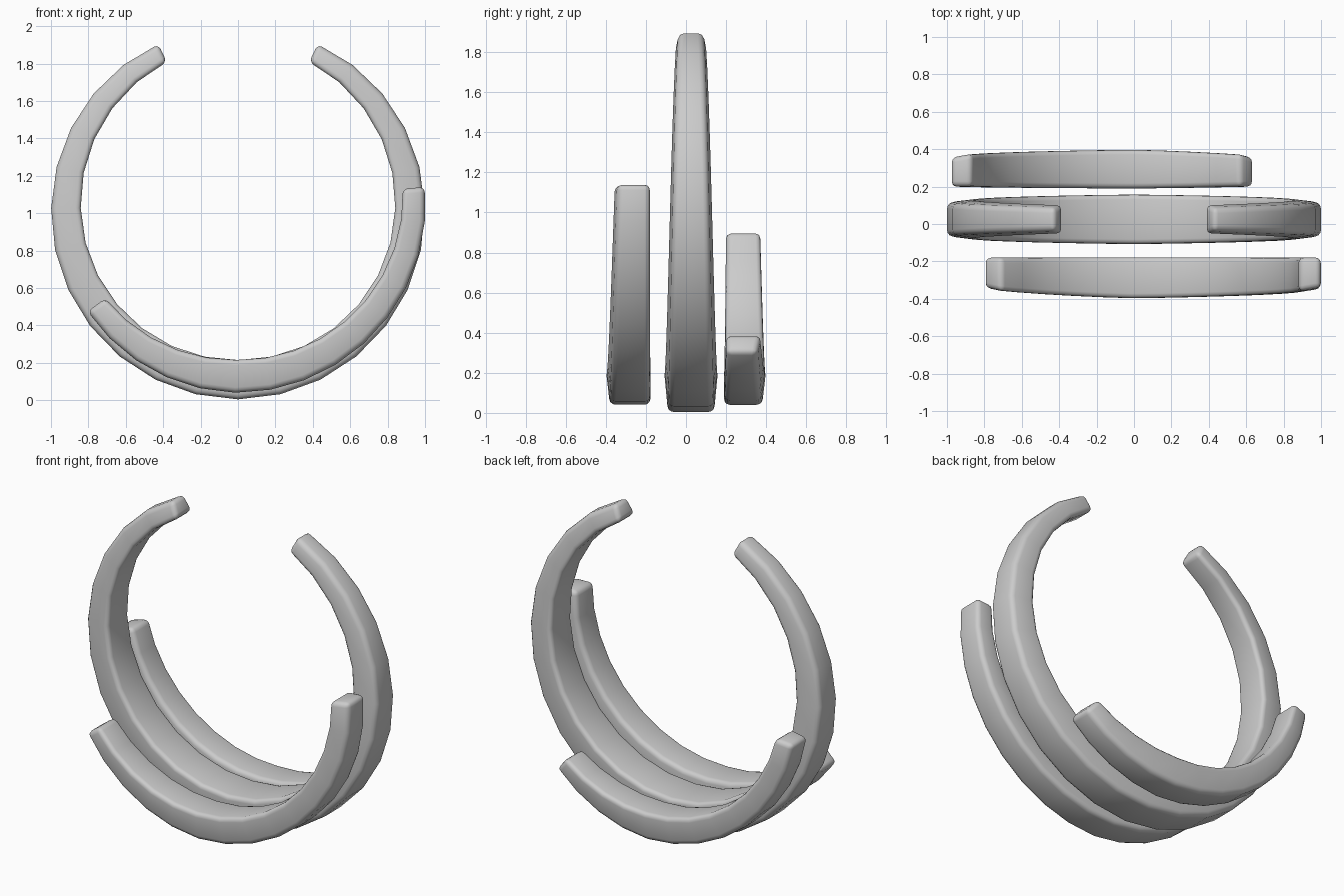
import bpy, bmesh
from math import sin, cos, radians

cube = bpy.data.objects.get("Cube")
if cube:
    bpy.data.objects.remove(cube, do_unlink=True)

metal = bpy.data.materials.new("plain grey metal")
grey = (0.6, 0.6, 0.6, 1)
metal.diffuse_color = grey
metal.use_nodes = True
metal.node_tree.nodes["Principled BSDF"].inputs["Base Color"].default_value = grey


def mix(a, b, t):
    return a + (b - a) * t


def make_band(name, start, end, steps, height, radius, thick, front, back, lean):
    """Sweep a tapering four-sided section round an open arc.
    Angles run from the bottom towards +x; thick, front and back are
    (bottom, tip) pairs; lean narrows the (front, back) outer edges."""
    bm = bmesh.new()
    loops = []
    for i in range(steps + 1):
        angle = mix(start, end, i / steps)
        t = (angle / (end if angle > 0 else start)) ** 1.3
        half = mix(*thick, t) / 2
        y0, y1 = mix(*front, t), mix(*back, t)
        section = ((radius - half, y0), (radius - half, y1),
                   (radius + half, y1 - lean[1]), (radius + half, y0 + lean[0]))
        a = radians(angle)
        loops.append([bm.verts.new((r * sin(a), y, height - r * cos(a)))
                      for r, y in section])
    for a, b in zip(loops, loops[1:]):
        for k in range(4):
            n = (k + 1) % 4
            bm.faces.new((a[k], a[n], b[n], b[k]))
    bm.faces.new(loops[0])
    bm.faces.new(loops[-1])
    bmesh.ops.recalc_face_normals(bm, faces=bm.faces)
    mesh = bpy.data.meshes.new(name)
    bm.to_mesh(mesh)
    bm.free()
    mesh.materials.append(metal)
    band = bpy.data.objects.new(name, mesh)
    bpy.context.collection.objects.link(band)

    # Soft edges along the band and round both tips
    bevel = band.modifiers.new("soft_edges", 'BEVEL')
    bevel.width = 0.028
    bevel.segments = 3
    bevel.limit_method = 'ANGLE'
    bevel.angle_limit = radians(45)
    bpy.ops.object.select_all(action='DESELECT')
    band.select_set(True)
    bpy.context.view_layer.objects.active = band
    bpy.ops.object.modifier_apply(modifier=bevel.name)
    bpy.ops.object.shade_smooth_by_angle(angle=radians(50))


# Tall middle band, open at the top
make_band("middle_band", -154, 154, 24, 1.03, 0.92, (0.21, 0.105),
          (-0.11, -0.055), (0.16, 0.105), (0.02, 0.02))
# Shorter bands on either side, each longer towards one end
make_band("front_band", -53.5, 94, 14, 1.07, 0.942, (0.175, 0.118),
          (-0.40, -0.36), (-0.178, -0.18), (0.02, 0))
make_band("back_band", -79, 40, 12, 1.07, 0.942, (0.175, 0.115),
          (0.19, 0.2), (0.40, 0.375), (0, 0.02))
